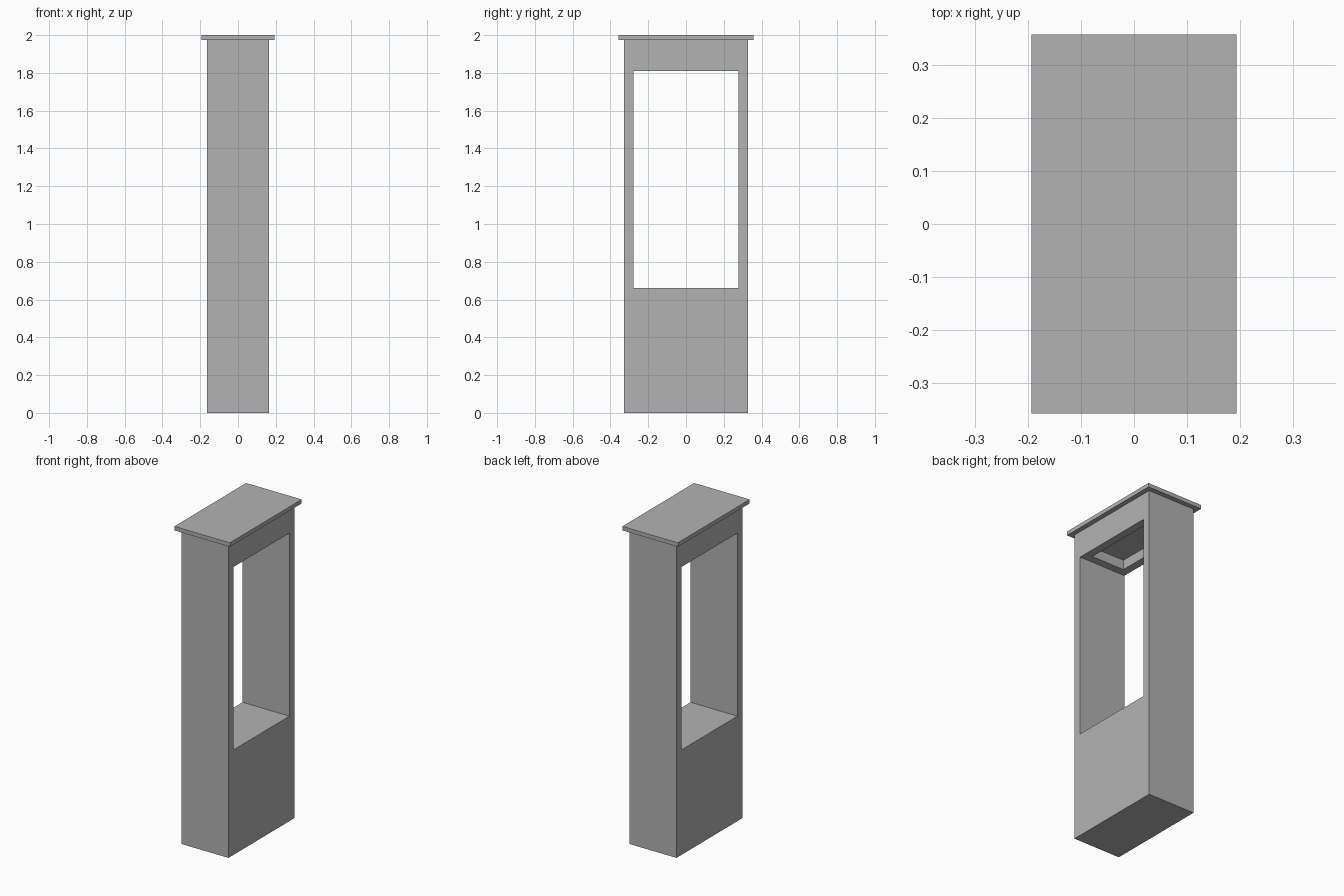
import bpy
import bmesh
from mathutils import Matrix

cube = bpy.data.objects.get("Cube")
if cube:
    bpy.data.objects.remove(cube, do_unlink=True)

# Single plain grey finish
grey = bpy.data.materials.new("plain_grey")
grey.use_nodes = True
colour = (0.448, 0.448, 0.448, 1)
grey.diffuse_color = colour
grey.node_tree.nodes["Principled BSDF"].inputs["Base Color"].default_value = colour


def box(name, half_x, half_y, z0, z1):
    """Box centred on the z axis, from z0 up to z1."""
    bm = bmesh.new()
    size = Matrix.Diagonal((2 * half_x, 2 * half_y, z1 - z0, 1))
    bmesh.ops.create_cube(bm, size=1, matrix=Matrix.Translation((0, 0, (z0 + z1) / 2)) @ size)
    mesh = bpy.data.meshes.new(name)
    bm.to_mesh(mesh)
    bm.free()
    mesh.materials.append(grey)
    obj = bpy.data.objects.new(name, mesh)
    bpy.context.collection.objects.link(obj)
    return obj


def cut(target, cutter):
    """Subtract the cutter from the target and discard it."""
    mod = target.modifiers.new("cut", "BOOLEAN")
    mod.operation = "DIFFERENCE"
    mod.solver = "EXACT"
    mod.object = cutter
    bpy.context.view_layer.objects.active = target
    bpy.ops.object.modifier_apply(modifier=mod.name)
    bpy.data.objects.remove(cutter, do_unlink=True)


half_x, half_y, wall = 0.163, 0.327, 0.049
sill, lintel, eaves = 0.66, 1.81, 1.975

# Pillar body with a window passing right through and a recess in its ceiling
body = box("pillar_body", half_x, half_y, 0, eaves)
cut(body, box("window_cutter", half_x + 0.1, half_y - wall, sill, lintel))
cut(body, box("recess_cutter", half_x - wall, half_y - 2 * wall, lintel - 0.1, lintel + 0.06))

# Thin overhanging roof slab
box("roof_slab", half_x + 0.03, half_y + 0.03, eaves, 2)
